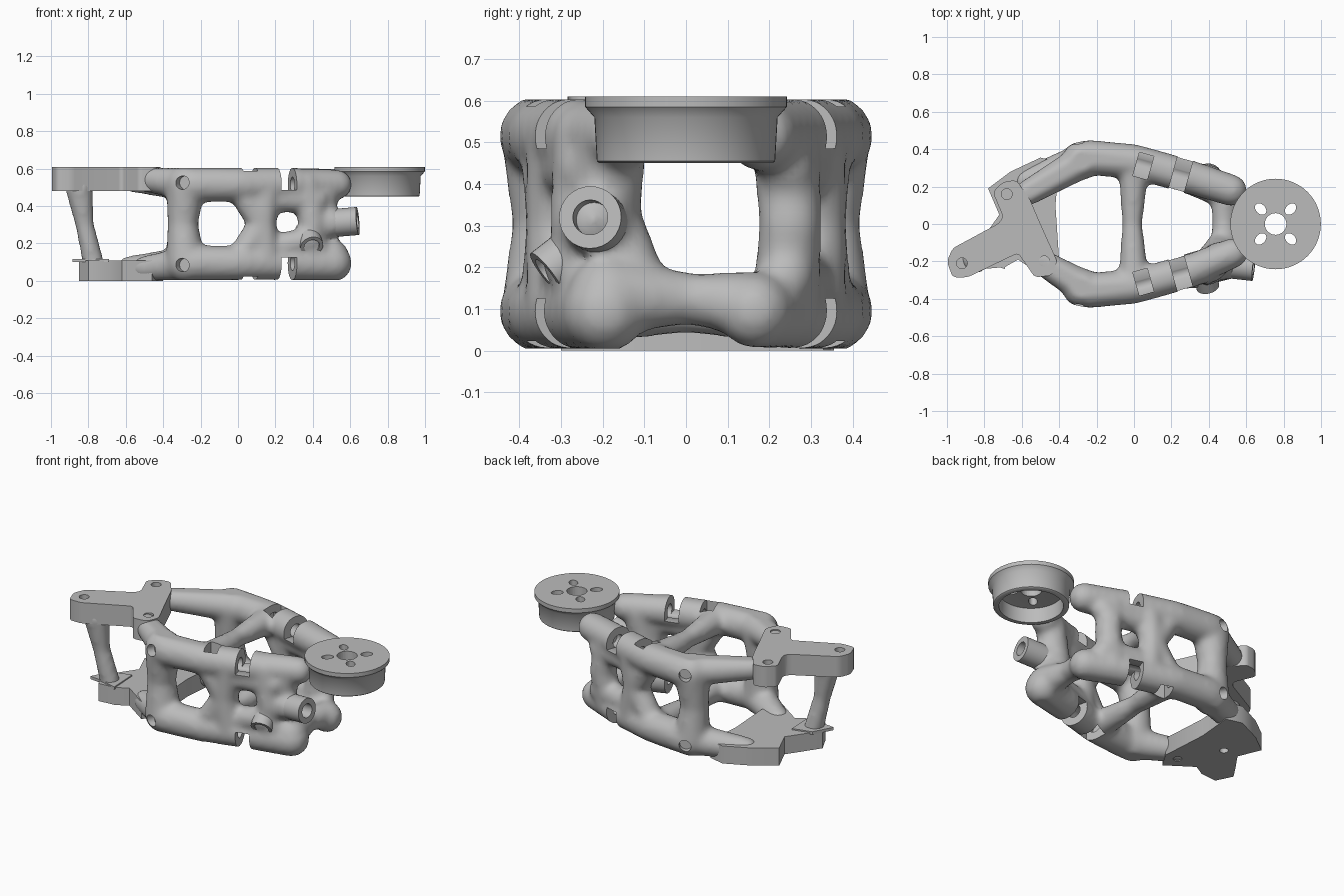
import bpy, bmesh, math
from mathutils import Vector, Matrix

old = bpy.data.objects.get("Cube")
if old:
    bpy.data.objects.remove(old)

grey = bpy.data.materials.new("cast grey")
grey.use_nodes = True
grey.diffuse_color = (0.5, 0.5, 0.5, 1)
grey.node_tree.nodes["Principled BSDF"].inputs["Base Color"].default_value = (0.5, 0.5, 0.5, 1)

MID = 0.305  # mid height: lower members mirror the upper ones


def make(name, bm):
    bmesh.ops.recalc_face_normals(bm, faces=bm.faces)
    me = bpy.data.meshes.new(name)
    bm.to_mesh(me)
    bm.free()
    me.materials.append(grey)
    ob = bpy.data.objects.new(name, me)
    bpy.context.collection.objects.link(ob)
    return ob


def bake(ob):
    # Evaluate the whole modifier stack once and keep the result
    graph = bpy.context.evaluated_depsgraph_get()
    me = bpy.data.meshes.new_from_object(ob.evaluated_get(graph))
    ob.modifiers.clear()
    ob.data = me


def smooth(ob):
    bpy.ops.object.select_all(action='DESELECT')
    ob.select_set(True)
    bpy.context.view_layer.objects.active = ob
    bpy.ops.object.shade_smooth_by_angle(angle=math.radians(40))


def rod(bm, a, b, r1, r2=None, balls=True, seg=24):
    a, b = Vector(a), Vector(b)
    r2 = r1 if r2 is None else r2
    d = b - a
    m = Matrix.Translation((a + b) / 2) @ d.to_track_quat('Z', 'Y').to_matrix().to_4x4()
    bmesh.ops.create_cone(bm, cap_ends=True, segments=seg, radius1=r1, radius2=r2,
                          depth=d.length, matrix=m)
    if balls:
        for p, r in ((a, r1), (b, r2)):
            bmesh.ops.create_uvsphere(bm, u_segments=20, v_segments=12, radius=r,
                                      matrix=Matrix.Translation(p))


def chain(bm, pts, radii):
    for i in range(len(pts) - 1):
        rod(bm, pts[i], pts[i + 1], radii[i], radii[i + 1])


def cut(ob, cutters, solver='EXACT'):
    for c in cutters:
        m = ob.modifiers.new("cut", 'BOOLEAN')
        m.operation, m.solver, m.object = 'DIFFERENCE', solver, c
    bake(ob)
    for c in cutters:
        bpy.data.objects.remove(c)
    smooth(ob)


def rod_cutter(a, b, r):
    bm = bmesh.new()
    rod(bm, a, b, r, balls=False)
    ob = make("cutter", bm)
    ob.hide_render = True
    return ob


def box_cutter(center, size, turn):
    bm = bmesh.new()
    bmesh.ops.create_cube(bm, size=1, matrix=Matrix.Translation(center)
                          @ Matrix.Rotation(turn, 4, 'Z') @ Matrix.Diagonal((*size, 1)))
    ob = make("cutter", bm)
    ob.hide_render = True
    return ob


def plate(name, outline, z0, z1, round_corners=0):
    bm = bmesh.new()
    face = bm.faces.new([bm.verts.new((x, y, z0)) for x, y in outline])
    ext = bmesh.ops.extrude_face_region(bm, geom=[face])["geom"]
    for v in ext:
        if isinstance(v, bmesh.types.BMVert):
            v.co.z = z1
    if round_corners:
        upright = [e for e in bm.edges if abs(e.verts[0].co.z - e.verts[1].co.z) > 0.01]
        bmesh.ops.bevel(bm, geom=upright, offset=round_corners, segments=4,
                        profile=0.5, affect='EDGES', clamp_overlap=True)
    return make(name, bm)


# Organic frame: rails, posts and webs fused together
bm = bmesh.new()
TOP, LOW = 0.515, 0.095
for s in (-1, 1):
    for z, side in ((TOP, 1), (LOW, -1)):
        flat = z + side * 0.03
        start = (-0.5, -0.2, flat) if s < 0 else (-0.58, 0.16 if side > 0 else 0.23, flat)
        chain(bm, [start, (-0.24, s * 0.355, z), (0, s * 0.335, z), (0.3, s * 0.25, z)],
              [0.068, 0.095, 0.092, 0.092])
        rod(bm, (0, s * 0.33, z), (-0.01, 0, z), 0.085, 0.054)
        # Post and web arms joining the rails to the middle
        rod(bm, (-0.28, s * 0.34, z), (-0.295, s * 0.335, MID), 0.105, 0.082)
        rod(bm, (-0.01, s * 0.33, z), (0.13, s * 0.31, MID), 0.07, 0.075)
        rod(bm, (0.15, s * 0.3, z), (0.13, s * 0.31, MID), 0.085, 0.075)
        rod(bm, (0.12, s * 0.3, MID + side * 0.13), (0.42, s * 0.24, MID + side * 0.13), 0.07)
        rod(bm, (0.36, s * 0.24, z), (0.4, s * 0.25, MID), 0.08, 0.076)
# Ends that carry the wheel, and lower ends with their tie bar
rod(bm, (0.3, -0.25, TOP), (0.53, -0.155, TOP), 0.088, 0.08)
rod(bm, (0.3, 0.25, TOP), (0.52, 0.18, TOP), 0.09, 0.085)
rod(bm, (0.3, -0.25, LOW), (0.51, -0.195, LOW), 0.095, 0.1)
rod(bm, (0.3, 0.25, LOW), (0.5, 0.165, LOW), 0.09, 0.09)
rod(bm, (0.5, -0.19, 0.13), (0.48, 0, 0.125), 0.095, 0.064)
rod(bm, (0.48, 0, 0.125), (0.49, 0.17, 0.11), 0.062, 0.08)
rod(bm, (0.42, -0.2, 0.3), (0.5, -0.22, 0.31), 0.095, 0.08)
rod(bm, (0.42, -0.2, 0.3), (0.46, -0.18, 0.5), 0.09, 0.085)
rod(bm, (0.42, -0.18, 0.3), (0.46, -0.12, 0.16), 0.08, 0.075)
rod(bm, (0.24, -0.28, 0.19), (0.38, -0.27, 0.22), 0.07)
# Strut between the mounting plates
rod(bm, (-0.85, -0.19, 0.5), (-0.82, -0.18, 0.3), 0.075, 0.05)
rod(bm, (-0.82, -0.18, 0.3), (-0.77, -0.16, 0.08), 0.05, 0.058)
frame = make("frame", bm)
fuse = frame.modifiers.new("fuse", 'REMESH')
fuse.mode, fuse.voxel_size = 'VOXEL', 0.017
blend = frame.modifiers.new("blend", 'SMOOTH')
blend.factor, blend.iterations = 0.5, 9
bake(frame)
for v in frame.data.vertices:
    v.co.z = min(max(v.co.z, 0.005), 0.603)

# Slots and bolt bores along the rails, pockets at the corners
cutters = []
for s in (-1, 1):
    turn = -s * math.atan2(0.085, 0.3)
    for z, side in ((TOP, 1), (LOW, -1)):
        cutters.append(box_cutter((0.05, s * 0.31, z + side * 0.06), (0.08, 0.13, 0.18), turn))
        cutters.append(box_cutter((0.25, s * 0.265, z + side * 0.06), (0.085, 0.26, 0.18), turn))
        cutters.append(rod_cutter((-0.03, s * 0.343, z), (0.35, s * 0.236, z), 0.04))
        cutters.append(rod_cutter((-0.33, s * 0.5, z + side * 0.01),
                                  (-0.28, s * 0.4, z + side * 0.01), 0.036))
cut(frame, cutters, 'FLOAT')


# Hollow bosses
def boss(name, a, b, r, hole):
    bm = bmesh.new()
    rod(bm, a, b, r, balls=False, seg=32)
    ob = make(name, bm)
    a, b = Vector(a), Vector(b)
    d = (b - a).normalized()
    cut(ob, [rod_cutter(b - d * 0.11, b + d * 0.05, hole)])


boss("end_boss", (0.46, -0.21, 0.305), (0.64, -0.23, 0.32), 0.075, 0.042)
boss("side_boss", (0.365, -0.22, 0.275), (0.395, -0.335, 0.185), 0.062, 0.042)

# Mounting plates with screw holes
HOLES = [(-0.92, -0.21), (-0.48, -0.2), (-0.68, 0.16)]
upper = plate("upper_mount_plate", [
    (-0.97, -0.13), (-1.0, -0.2), (-0.97, -0.285), (-0.89, -0.285), (-0.62, -0.155),
    (-0.53, -0.285), (-0.44, -0.275), (-0.41, -0.2), (-0.5, 0.0), (-0.56, 0.14),
    (-0.63, 0.235), (-0.7, 0.225), (-0.755, 0.17), (-0.7, 0.04), (-0.72, 0.005)],
    0.48, 0.61, 0.025)
cut(upper, [rod_cutter((x, y, 0.53), (x, y, 0.65), 0.029) for x, y in HOLES])
lower = plate("lower_mount_plate", [
    (-0.46, -0.3), (-0.4, -0.2), (-0.42, 0.1), (-0.4, 0.33), (-0.5, 0.355), (-0.66, 0.28),
    (-0.78, 0.19), (-0.72, 0.05), (-0.79, -0.05), (-0.85, -0.14), (-0.8, -0.24),
    (-0.69, -0.23), (-0.62, -0.19)], 0, 0.11)
cut(lower, [rod_cutter((x, y, -0.05), (x, y, 0.07), 0.025)
            for x, y in ((-0.48, -0.19), (-0.62, 0.05))])
plate("ragged_fin", [(-0.885, -0.2), (-0.82, -0.08), (-0.7, -0.05), (-0.69, -0.24),
                     (-0.8, -0.21)], 0.1, 0.118)

# Wheel hub, turned from a profile and hollow underneath
HUB = 0.757
bm = bmesh.new()
profile = [(0, 0.61), (0.242, 0.61), (0.242, 0.585), (0.22, 0.56), (0.214, 0.455),
           (0.208, 0.45), (0.182, 0.45), (0.178, 0.54), (0.1, 0.55), (0, 0.55)]
verts = [bm.verts.new((HUB + r, 0, z)) for r, z in profile]
edges = [bm.edges.new(p) for p in zip(verts, verts[1:])]
bmesh.ops.spin(bm, geom=verts + edges, cent=(HUB, 0, 0), axis=(0, 0, 1),
               angle=math.tau, steps=64)
bmesh.ops.remove_doubles(bm, verts=bm.verts, dist=0.0005)
hub = make("wheel_hub", bm)
hub_cuts = [rod_cutter((HUB, 0, 0.4), (HUB, 0, 0.7), 0.058)]
for k in range(4):
    a = math.radians(45 + 90 * k)
    c = rod_cutter((0, 0, 0.4), (0, 0, 0.7), 0.025)
    c.data.transform(Matrix.Translation((HUB + 0.113 * math.cos(a), 0.113 * math.sin(a), 0))
                     @ Matrix.Rotation(a, 4, 'Z') @ Matrix.Diagonal((1.4, 1, 1, 1)))
    hub_cuts.append(c)
cut(hub, hub_cuts)
